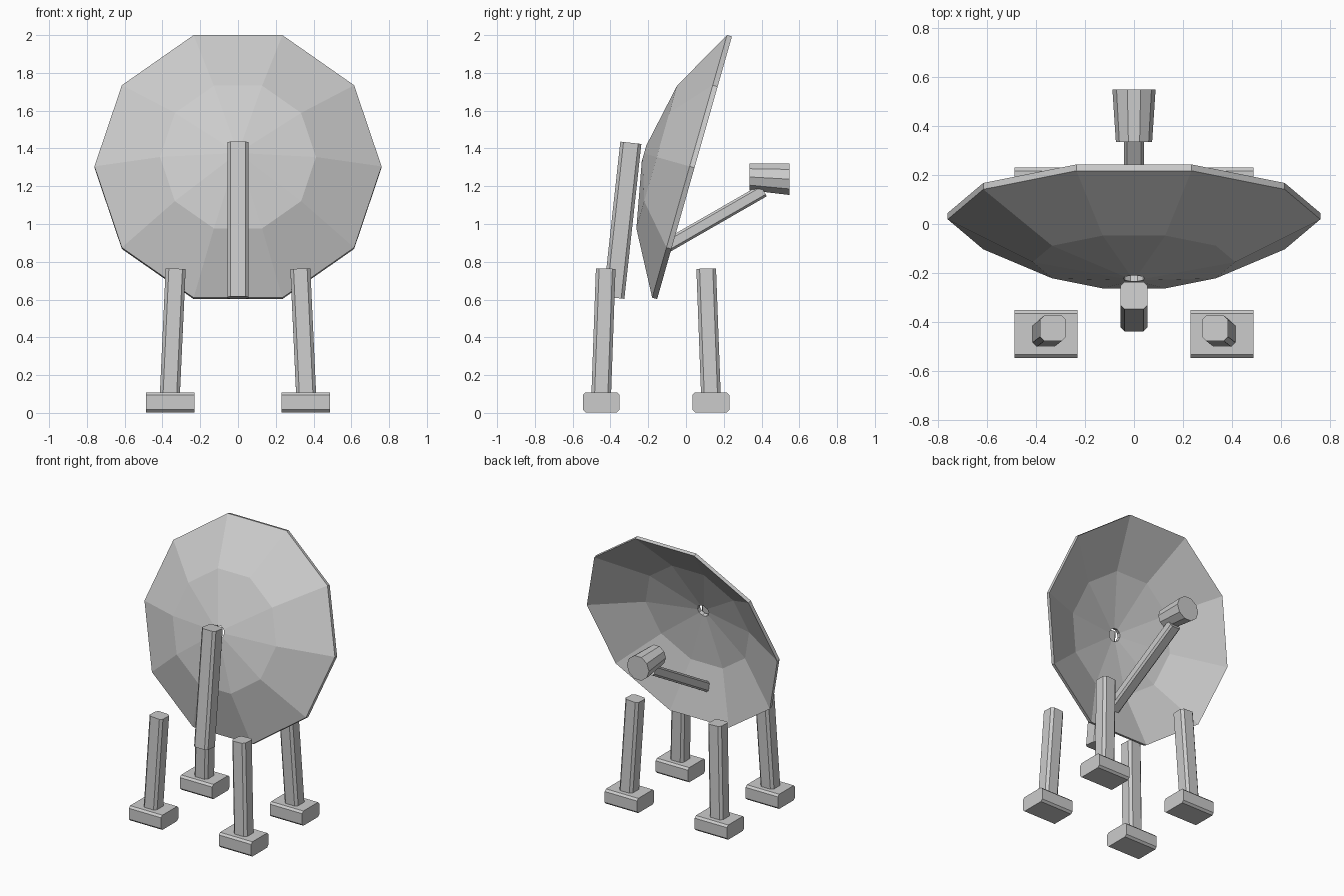
import bpy, bmesh, math
from mathutils import Vector, Matrix

cube = bpy.data.objects.get("Cube")
if cube:
    bpy.data.objects.remove(cube, do_unlink=True)

grey = bpy.data.materials.new("light_grey")
grey.use_nodes = True
COLOUR = (0.6, 0.6, 0.6, 1)
grey.diffuse_color = COLOUR
grey.node_tree.nodes["Principled BSDF"].inputs["Base Color"].default_value = COLOUR


def finish(name, bm):
    bmesh.ops.recalc_face_normals(bm, faces=bm.faces)
    mesh = bpy.data.meshes.new(name)
    bm.to_mesh(mesh)
    bm.free()
    mesh.materials.append(grey)
    obj = bpy.data.objects.new(name, mesh)
    bpy.context.collection.objects.link(obj)
    return obj


def bar(name, start, end, width, depth, chamfer, side=(1, 0, 0)):
    """Box between two points with its long edges chamfered."""
    start, end = Vector(start), Vector(end)
    axis = (end - start).normalized()
    u = Vector(side)
    u = (u - axis * u.dot(axis)).normalized()
    v = axis.cross(u)
    bm = bmesh.new()
    bmesh.ops.create_cube(bm, size=1)
    long_edges = [e for e in bm.edges
                  if abs(e.verts[0].co.z - e.verts[1].co.z) > 0.5]
    for vert in bm.verts:
        vert.co.x *= width
        vert.co.y *= depth
        vert.co.z *= (end - start).length
    bmesh.ops.bevel(bm, geom=long_edges, offset=chamfer, segments=1,
                    affect='EDGES', profile=0.5)
    frame = Matrix((u, v, axis)).transposed().to_4x4()
    frame.translation = (start + end) / 2
    bm.transform(frame)
    return finish(name, bm)


def rings(bm, profile, sides, place):
    """Loops of vertices for (radius, distance) pairs, bridged in order."""
    loops = []
    for radius, dist in profile:
        loops.append([bm.verts.new(place(radius * math.cos(a), radius * math.sin(a), dist))
                      for a in (math.tau * i / sides for i in range(sides))])
    return loops


def bridge(bm, a, b):
    n = len(a)
    for i in range(n):
        j = (i + 1) % n
        bm.faces.new((a[i], a[j], b[j], b[i]))


# Dish: ten-sided faceted shell with a small centre hole, tilted slightly down
tilt = math.radians(15.9)
centre = Vector((0, 0.045, 1.2975))
across, up = Vector((1, 0, 0)), Vector((0, math.sin(tilt), math.cos(tilt)))
facing = Vector((0, math.cos(tilt), -math.sin(tilt)))
shell = 0.027
outer = [(0.76, -shell), (0.413, -0.208), (0.045, -0.278)]
inner = [(r, d + shell) for r, d in reversed(outer)]
bm = bmesh.new()
loops = rings(bm, outer + inner, 10,
              lambda x, y, d: centre + across * x + up * y + facing * d)
for i in range(len(loops)):
    bridge(bm, loops[i], loops[(i + 1) % len(loops)])
finish("dish", bm)

# Feed horn: tapered ten-sided drum with upright ends
bm = bmesh.new()
small, large = rings(bm, [(0.074, 0.335), (0.088, 0.548)], 10,
                     lambda x, z, y: Vector((x, y, 1.268 - 0.056 * y + z)))
bridge(bm, small, large)
bm.faces.new(small)
bm.faces.new(large)
finish("feed_horn", bm)

# Feed arm and rear support post
bar("feed_arm", (0, -0.215, 0.818), (0, 0.41, 1.177), 0.082, 0.07, 0.012)
bar("support_post", (0, -0.382, 0.61), (0, -0.292, 1.43), 0.111, 0.112, 0.017)

# Four splayed legs on block feet
for side, sx in (("left", 1), ("right", -1)):
    for end, foot_y, top_y in (("front", -0.449, -0.425), ("back", 0.132, 0.107)):
        bar(f"{end}_{side}_leg", (sx * 0.361, foot_y, 0.09),
            (sx * 0.33, top_y, 0.762), 0.106, 0.104, 0.017)
        bar(f"{end}_{side}_foot", (sx * 0.359 - 0.129, foot_y, 0.056),
            (sx * 0.359 + 0.129, foot_y, 0.056), 0.195, 0.106, 0.014, (0, 1, 0))
